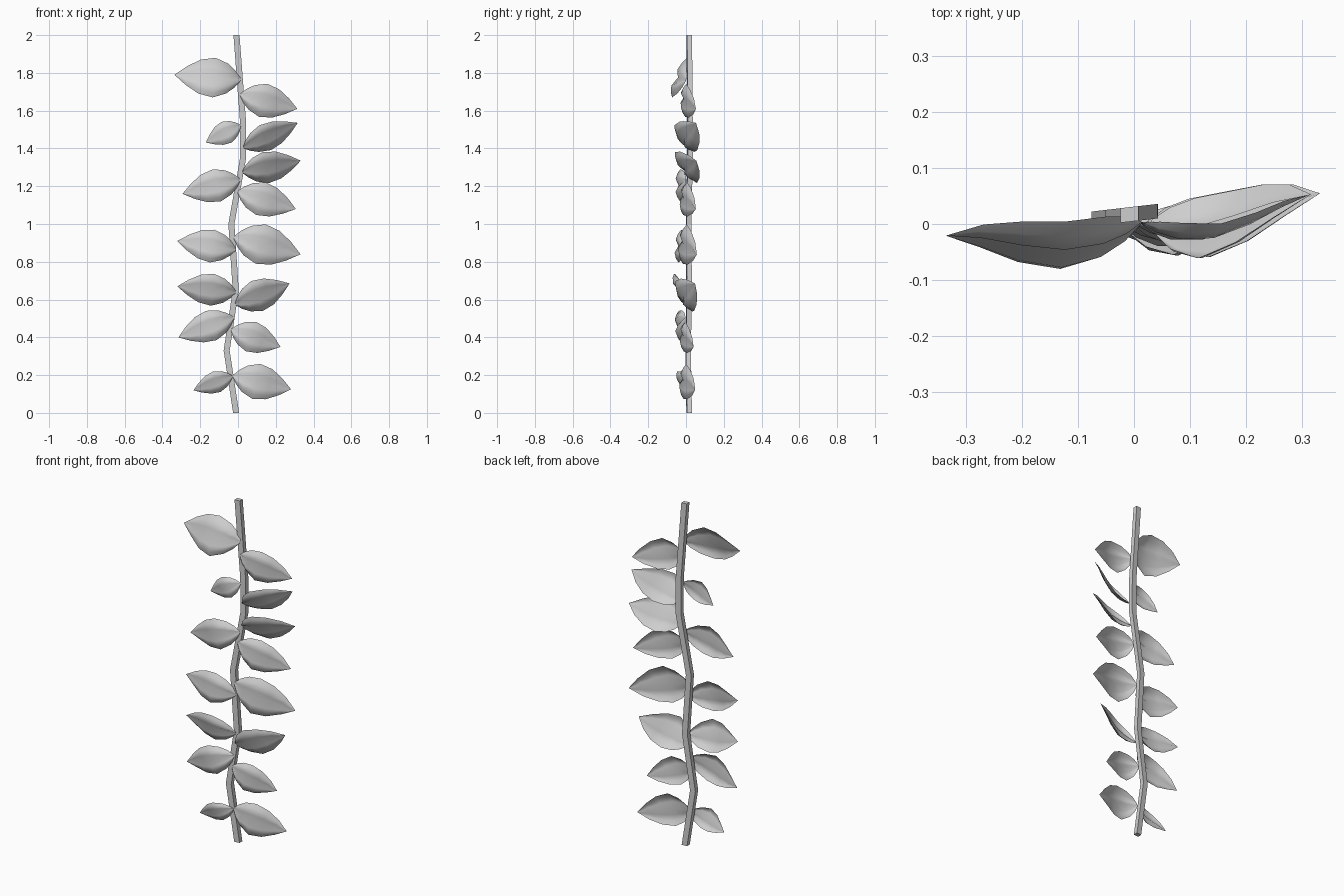
import bpy, bmesh, math
from mathutils import Vector

if "Cube" in bpy.data.objects:
    bpy.data.objects.remove(bpy.data.objects["Cube"], do_unlink=True)

grey = bpy.data.materials.new("plain grey")
grey.use_nodes = True
grey.diffuse_color = (0.62, 0.62, 0.62, 1)
grey.node_tree.nodes["Principled BSDF"].inputs["Base Color"].default_value = (0.62, 0.62, 0.62, 1)

SKEW = 0.116  # the whole vine is turned slightly about the vertical


def finish(bm, name, smooth):
    for v in bm.verts:
        v.co.y += SKEW * v.co.x
    for f in bm.faces:
        f.smooth = smooth
    mesh = bpy.data.meshes.new(name)
    bm.to_mesh(mesh)
    bm.free()
    mesh.materials.append(grey)
    obj = bpy.data.objects.new(name, mesh)
    bpy.context.collection.objects.link(obj)


def make_stem(path, half_w, half_d, y):
    bm = bmesh.new()
    rings = []
    for x, z in path:
        rings.append([bm.verts.new((x + a * half_w, y + b * half_d, z))
                      for a, b in ((-1, -1), (1, -1), (1, 1), (-1, 1))])
    for lo, hi in zip(rings, rings[1:]):
        for k in range(4):
            n = (k + 1) % 4
            bm.faces.new((lo[k], lo[n], hi[n], hi[k]))
    bm.faces.new(rings[0][::-1])
    bm.faces.new(rings[-1])
    finish(bm, "stem", False)


# leaf stations: distance along midrib, half width, forward bow, lobe bulge
STATIONS = ((0, 0.08, 0, 0), (0.08, 0.42, -0.007, 0.013), (0.2, 0.75, -0.017, 0.019),
            (0.4, 1, -0.025, 0.017), (0.62, 0.86, -0.011, 0.014),
            (0.82, 0.48, 0.007, 0.008), (1, 0.01, 0.016, 0))
ACROSS = (-1, -0.75, -0.4, 0, 0.4, 0.75, 1)


def make_leaf(name, base, tip, width, roll):
    base = Vector((base[0], 0, base[1]))
    axis = Vector((tip[0], 0, tip[1])) - base
    size = axis.length / 0.31
    right = axis.x > 0
    up = Vector((-axis.z, 0, axis.x)).normalized() * (1 if right else -1)
    angle = math.radians(roll)
    side = up * math.cos(angle) + Vector((0, math.sin(angle), 0))
    half = width / 2 / math.cos(angle)
    bm = bmesh.new()
    grid = []
    for t, w, bow, lobe in STATIONS:
        row = []
        for s in ACROSS:
            # each half swells forward beside the midrib and curls back at the edge
            depth = (bow - lobe * math.sin(3.6 * abs(s))) * size
            row.append(bm.verts.new(base + axis * t + side * (s * w * half)
                                    + Vector((0, depth, 0))))
        grid.append(row)
    for a, b in zip(grid, grid[1:]):
        for j in range(len(ACROSS) - 1):
            quad = (a[j], b[j], b[j + 1], a[j + 1])
            bm.faces.new(quad if right else quad[::-1])
    finish(bm, name, True)


make_stem(((-0.01, 0), (-0.06, 0.33), (-0.012, 0.65), (-0.035, 1.0),
           (0.027, 1.35), (0.026, 1.55), (-0.008, 2.0)), 0.016, 0.013, 0.018)

# base, tip, width, roll (positive turns the face upward)
LEFT = (((0.013, 1.765), (-0.335, 1.79), 0.21, 20),
        ((0.013, 1.522), (-0.17, 1.432), 0.122, 0),
        ((0.01, 1.235), (-0.293, 1.16), 0.175, 2),
        ((-0.013, 0.865), (-0.32, 0.91), 0.175, 4),
        ((-0.013, 0.64), (-0.32, 0.67), 0.17, -20),
        ((-0.025, 0.505), (-0.315, 0.4), 0.165, 0),
        ((-0.03, 0.195), (-0.235, 0.12), 0.115, -18))
RIGHT = (((0.013, 1.685), (0.313, 1.61), 0.18, 0),
         ((0.03, 1.405), (0.315, 1.535), 0.145, -38),
         ((0.025, 1.275), (0.331, 1.335), 0.168, -34),
         ((0.0, 1.17), (0.305, 1.08), 0.18, 5),
         ((-0.02, 0.93), (0.33, 0.84), 0.215, 4),
         ((-0.013, 0.575), (0.272, 0.685), 0.17, -28),
         ((-0.035, 0.44), (0.224, 0.35), 0.165, 1),
         ((-0.025, 0.195), (0.28, 0.125), 0.19, 3))

for label, leaves in (("left", RIGHT), ("right", LEFT)):
    for i, leaf in enumerate(leaves):
        make_leaf(f"{label}_leaf_{i + 1}", *leaf)
